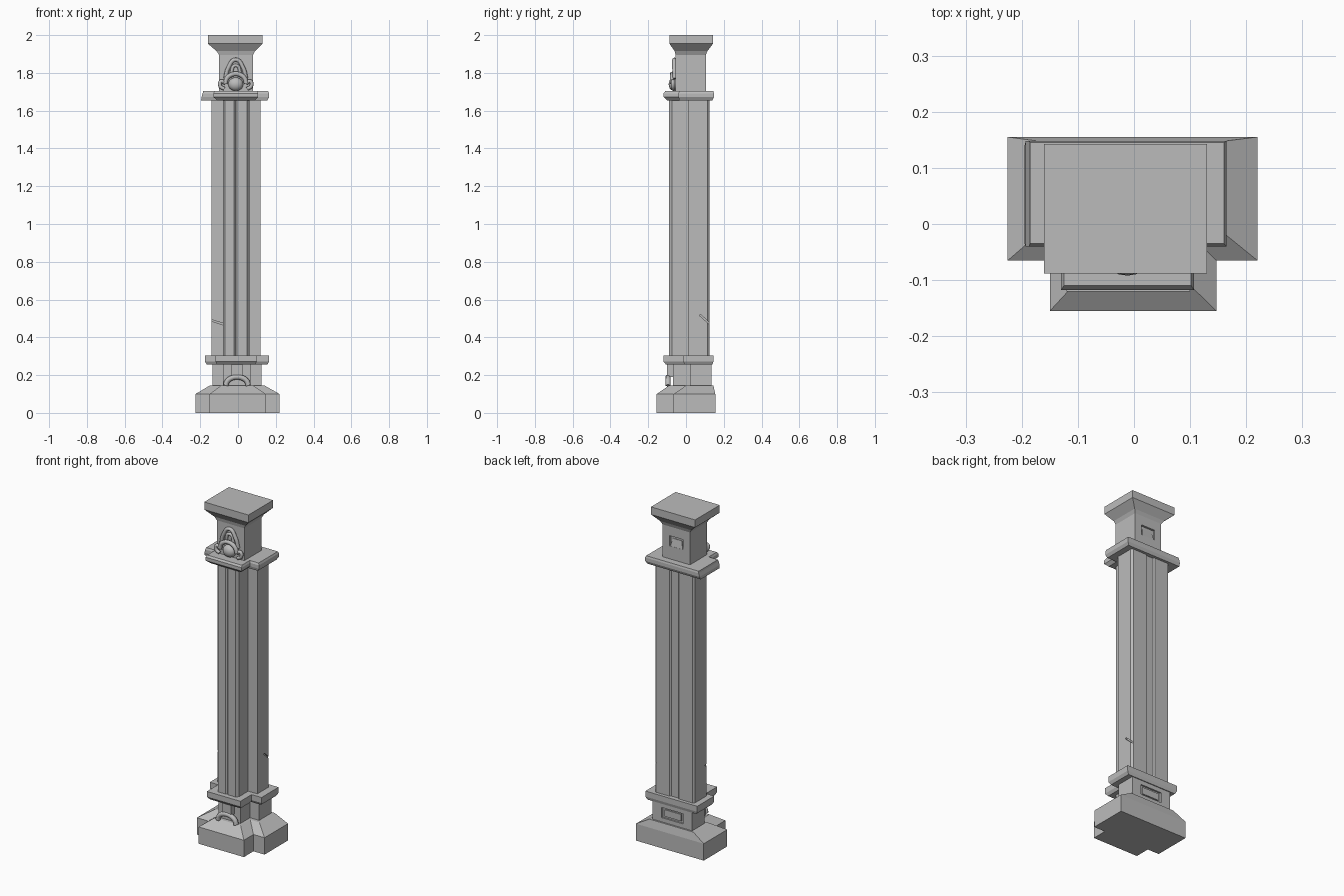
import bpy, bmesh
from math import sin, cos, pi, radians

if "Cube" in bpy.data.objects:
    bpy.data.objects.remove(bpy.data.objects["Cube"])

stone = bpy.data.materials.new("grey stone")
stone.use_nodes = True
grey = (0.5, 0.5, 0.5, 1)
stone.diffuse_color = grey
stone.node_tree.nodes["Principled BSDF"].inputs["Base Color"].default_value = grey


def finish(name, bm):
    bmesh.ops.recalc_face_normals(bm, faces=bm.faces)
    mesh = bpy.data.meshes.new(name)
    bm.to_mesh(mesh)
    bm.free()
    mesh.materials.append(stone)
    obj = bpy.data.objects.new(name, mesh)
    bpy.context.collection.objects.link(obj)
    return obj


def loft(name, levels):
    """Join outlines of equal length, each given as (height, points)."""
    bm = bmesh.new()
    rings = [[bm.verts.new((x, y, z)) for x, y in pts] for z, pts in levels]
    n = len(rings[0])
    for a, b in zip(rings, rings[1:]):
        for i in range(n):
            j = (i + 1) % n
            bm.faces.new((a[i], a[j], b[j], b[i]))
    bm.faces.new(rings[0][::-1])
    bm.faces.new(rings[-1])
    return finish(name, bm)


def rect(x0, x1, y0, y1):
    return [(x0, y0), (x1, y0), (x1, y1), (x0, y1)]


def tee(x0, x1, y0, y1, fx0, fx1, fy):
    """Rectangle with a narrower projection towards the front."""
    return [(x0, y0), (fx0, y0), (fx0, fy), (fx1, fy),
            (fx1, y0), (x1, y0), (x1, y1), (x0, y1)]


def box(name, x0, x1, y0, y1, z0, z1):
    return loft(name, [(z0, rect(x0, x1, y0, y1)), (z1, rect(x0, x1, y0, y1))])


def tube(name, pts, radius):
    """Round moulding along a smooth path."""
    curve = bpy.data.curves.new(name, "CURVE")
    curve.dimensions = "3D"
    curve.bevel_depth = radius
    curve.bevel_resolution = 2
    curve.resolution_u = 6
    curve.use_fill_caps = True
    spline = curve.splines.new("BEZIER")
    spline.bezier_points.add(len(pts) - 1)
    for p, co in zip(spline.bezier_points, pts):
        p.co = co
        p.handle_left_type = p.handle_right_type = "AUTO"
    curve.materials.append(stone)
    obj = bpy.data.objects.new(name, curve)
    bpy.context.collection.objects.link(obj)
    return obj


def carve(target, name, size, loc, rot=(0, 0, 0)):
    """Cut a box-shaped recess."""
    bm = bmesh.new()
    bmesh.ops.create_cube(bm, size=1)
    cutter = finish(name, bm)
    cutter.scale, cutter.location, cutter.rotation_euler = size, loc, rot
    cutter.hide_render = True
    cutter.hide_set(True)
    mod = target.modifiers.new(name, "BOOLEAN")
    mod.operation = "DIFFERENCE"
    mod.solver = "EXACT"
    mod.object = cutter


# Plinth with sloping shoulders
low = tee(-.225, .22, -.065, .155, -.15, .147, -.155)
loft("plinth", [(0, low), (.1, low),
                (.145, tee(-.15, .14, .0, .145, -.09, .08, -.09))])

# Pedestal with a recessed back panel
pedestal = box("pedestal", -.135, .125, .02, .135, .13, .27)
carve(pedestal, "pedestal_panel_cutter", (.14, .02, .06), (-.005, .135, .2))
box("pedestal_panel", -.06, .05, .12, .131, .18, .22)
box("pedestal_front", -.08, .065, -.07, .03, .13, .27)
box("pedestal_post", -.035, .025, -.1, -.06, .19, .265)
tube("pedestal_arch", [(-.005 + .06 * cos(a), -.095, .145 + .045 * sin(a))
                       for a in [i * pi / 6 for i in range(7)]], .014)

# Lower moulding
loft("lower_moulding", [
    (.255, tee(-.165, .155, -.005, .14, -.11, .09, -.105)),
    (.272, tee(-.175, .165, -.015, .145, -.12, .1, -.12)),
    (.305, tee(-.175, .165, -.015, .145, -.12, .1, -.12))])

# Shaft: rear body with a back channel, and a grooved front pilaster
body = [(-.14, .01), (.12, .01), (.12, .115), (.11, .125), (.02, .125), (.012, .117),
        (-.032, .117), (-.04, .125), (-.13, .125), (-.14, .115)]
shaft = loft("shaft", [(.3, body), (1.67, body)])
carve(shaft, "side_nick_cutter", (.02, .07, .008), (.12, .1, .495), (radians(-42), 0, 0))
carve(shaft, "front_nick_cutter", (.09, .02, .008), (-.11, .01, .48), (0, radians(18), 0))
pilaster = [(-.08, .02), (-.08, -.075), (-.068, -.09), (-.02, -.09), (-.012, -.082),
            (-.004, -.09), (.048, -.09), (.06, -.075), (.06, .02)]
loft("pilaster", [(.3, pilaster), (1.67, pilaster)])

# Upper moulding
loft("upper_moulding", [
    (1.655, tee(-.195, .155, -.035, .14, -.11, .09, -.1)),
    (1.672, tee(-.193, .165, -.04, .148, -.13, .107, -.118)),
    (1.692, tee(-.187, .165, -.04, .148, -.13, .107, -.118)),
    (1.703, tee(-.185, .16, -.035, .145, -.125, .102, -.11))])

# Neck with a tapered back recess
neck = box("neck", -.1, .08, -.055, .105, 1.69, 1.91)
carve(neck, "neck_panel_cutter", (.09, .024, .06), (-.01, .105, 1.81))
loft("neck_panel", [(1.78, rect(-.05, .03, .09, .104)), (1.825, rect(-.04, .02, .09, .096))])

# Flared capital
loft("capital", [(1.895, rect(-.1, .08, -.055, .105)),
                 (1.915, rect(-.113, .09, -.06, .113)),
                 (1.955, rect(-.16, .13, -.088, .143)),
                 (2.0, rect(-.16, .13, -.088, .143))])

# Neck ornament: ball under an arch, with side scrolls
mid = -.012
bm = bmesh.new()
bmesh.ops.create_uvsphere(bm, u_segments=16, v_segments=10, radius=.04)
ball = finish("ornament_ball", bm)
ball.location = (mid, -.062, 1.74)
ball.scale = (1, .75, .9)
for f in ball.data.polygons:
    f.use_smooth = True
tube("ornament_arch", [(mid - .055, -.06, 1.77), (mid - .04, -.062, 1.825),
                       (mid, -.062, 1.87), (mid + .04, -.062, 1.825),
                       (mid + .055, -.06, 1.77)], .011)
tube("ornament_inner_arch", [(mid - .028, -.06, 1.78), (mid, -.06, 1.84),
                             (mid + .028, -.06, 1.78)], .009)
tube("ornament_hood", [(mid + .055 * cos(a), -.073, 1.745 + .05 * sin(a))
                       for a in [i * pi / 6 for i in range(7)]], .012)
for side, label in ((-1, "right"), (1, "left")):
    tube(label + "_scroll", [(mid + side * .055, -.07, 1.745), (mid + side * .078, -.07, 1.755),
                             (mid + side * .082, -.07, 1.73), (mid + side * .06, -.07, 1.715)], .01)
